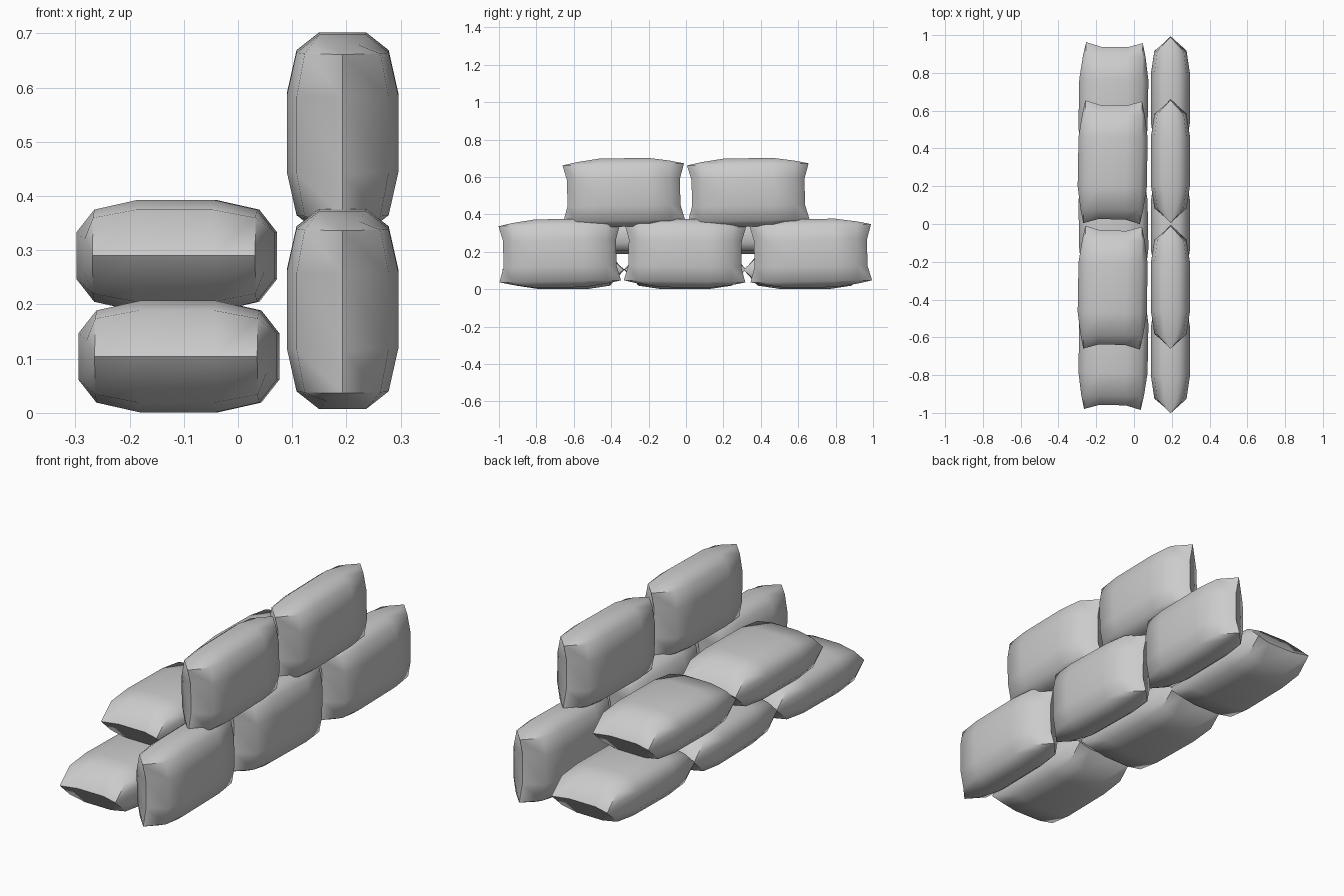
import bpy, bmesh, math
from mathutils import Matrix

if "Cube" in bpy.data.objects:
    bpy.data.objects.remove(bpy.data.objects["Cube"], do_unlink=True)

cloth = bpy.data.materials.new("grey_sackcloth")
cloth.use_nodes = True
GREY = (0.6, 0.6, 0.6, 1)
cloth.diffuse_color = GREY
cloth.node_tree.nodes["Principled BSDF"].inputs["Base Color"].default_value = GREY


def section(quarter):
    """Mirror a quarter cross-section (width, thickness) into a closed ring."""
    q = list(quarter)
    half = q + [(w, -t) for w, t in reversed(q)]
    return half + [(-w, -t) for w, t in q] + [(-w, t) for w, t in reversed(q)]


# Stuffed middle, gathered shoulder and flat stitched end with corner ears
BELLY = section([(.07, .103), (.15, .085), (.183, .043)])
SHOULDER = section([(.07, .085), (.15, .07), (.166, .03)])
SEAM = section([(.07, 0), (.15, 0), (.15, 0)])


def make_bag_mesh():
    bm = bmesh.new()
    rings = []
    for side in (-1, 1):
        part = [(SEAM, None), (SHOULDER, .25), (BELLY, .13)]
        for ring, s in (part if side < 0 else part[::-1]):
            rings.append([bm.verts.new((w, side * (s or (.325 if abs(w) > .1 else .302)), t))
                          for w, t in ring])
    for a, b in zip(rings, rings[1:]):
        n = len(a)
        for i in range(n):
            bm.faces.new((a[i], a[(i + 1) % n], b[(i + 1) % n], b[i]))
    # Close the stitched ends
    bmesh.ops.remove_doubles(bm, verts=bm.verts, dist=.0005)
    bmesh.ops.recalc_face_normals(bm, faces=bm.faces)
    mesh = bpy.data.meshes.new("sandbag")
    bm.to_mesh(mesh)
    bm.free()
    mesh.materials.append(cloth)
    return mesh


bag_mesh = make_bag_mesh()


def place(name, x, y, z, upright, turn):
    """Lay a bag flat, or stand it on its long edge."""
    bag = bpy.data.objects.new(name, bag_mesh)
    bpy.context.collection.objects.link(bag)
    stand = Matrix.Rotation(math.pi / 2 if upright else 0, 4, 'Y')
    twist = Matrix.Rotation(math.radians(turn), 4, 'X' if upright else 'Z')
    bag.matrix_world = Matrix.Translation((x, y, z)) @ twist @ stand
    return bag


# Rows: name, x, z, upright, (y, turn in degrees) for each bag
ROWS = [
    ("flat_lower_bag", -.109, .104, False, ((-.657, -1), (-.005, 1), (.635, -1))),
    ("flat_upper_bag", -.113, .29, False, ((-.337, -1), (.327, -1))),
    ("upright_lower_bag", .193, .192, True, ((-.675, 1), (-.005, -1), (.667, 1))),
    ("upright_upper_bag", .193, .517, True, ((-.333, 1), (.333, 1))),
]
bags = [place(f"{name}_{i + 1}", x, y, z, up, turn)
        for name, x, z, up, spots in ROWS
        for i, (y, turn) in enumerate(spots)]

# Smooth cloth with a crisp end seam
bpy.ops.object.select_all(action='DESELECT')
bags[0].select_set(True)
bpy.context.view_layer.objects.active = bags[0]
bpy.ops.object.shade_smooth_by_angle(angle=math.radians(50))
